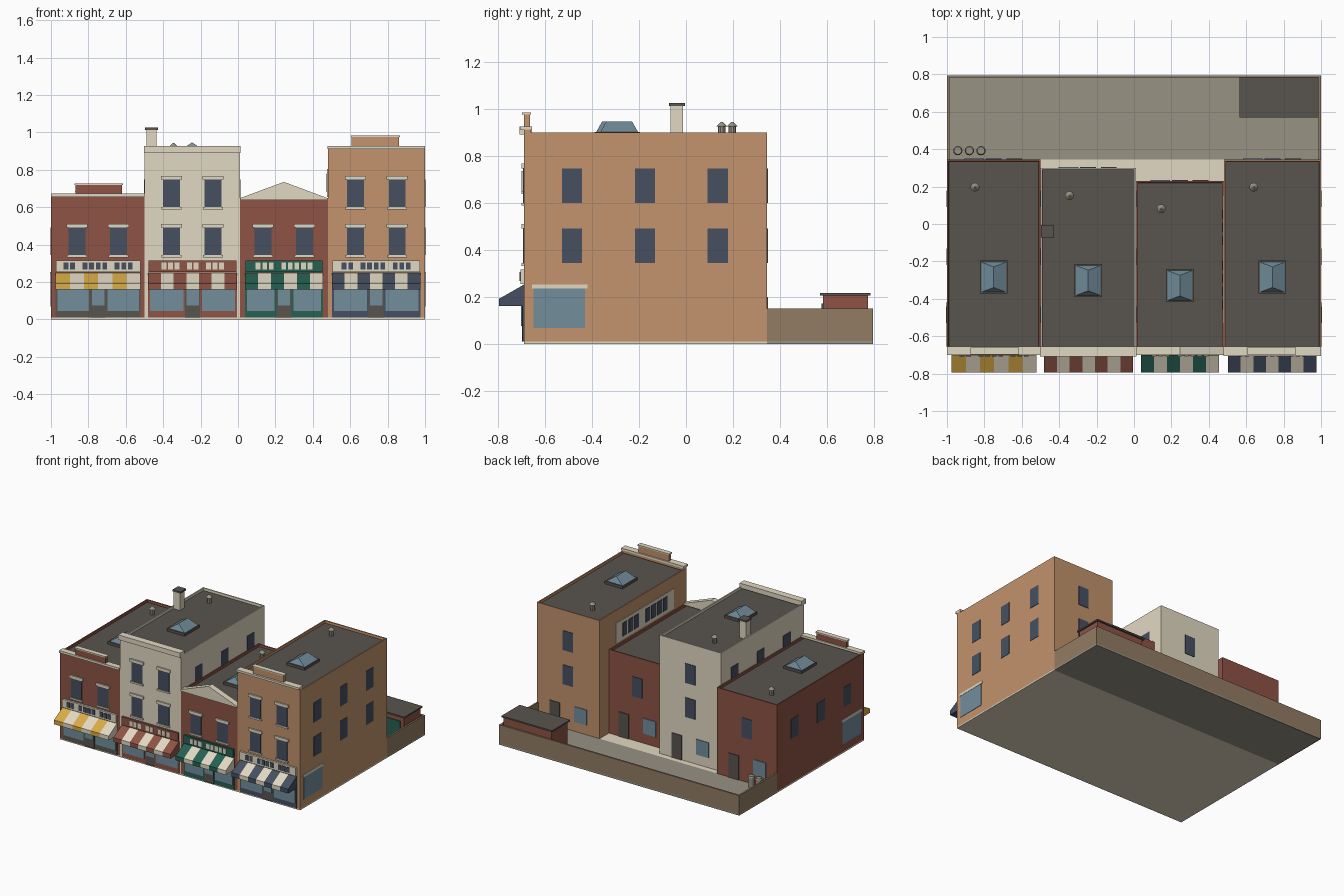
import bpy, bmesh, math

if "Cube" in bpy.data.objects:
    bpy.data.objects.remove(bpy.data.objects["Cube"])

def srgb(r, g, b):
    f = lambda c: c / 12.92 if c <= 0.04045 else ((c + 0.055) / 1.055) ** 2.4
    return tuple(f(c / 255) for c in (r, g, b)) + (1,)

MATS = {}
for key, title, rgb in [
        ("red", "red brick", (142, 83, 69)), ("cream", "cream stone", (226, 217, 195)),
        ("tan", "tan brick", (194, 147, 108)), ("dark", "dark roofing", (88, 84, 78)),
        ("grey", "yard grey", (151, 146, 132)), ("brown", "brown wall", (147, 124, 100)),
        ("glass", "shop glass", (114, 142, 156)), ("navy", "navy", (70, 80, 97)),
        ("green", "shop green", (38, 96, 82)), ("yellow", "awning yellow", (218, 172, 70))]:
    MATS[key] = bpy.data.materials.new(title)
    MATS[key].diffuse_color = srgb(*rgb)

def finish(name, bm, *mats):
    bmesh.ops.recalc_face_normals(bm, faces=bm.faces)
    me = bpy.data.meshes.new(name)
    bm.to_mesh(me)
    bm.free()
    for m in mats:
        me.materials.append(MATS[m])
    ob = bpy.data.objects.new(name, me)
    bpy.context.collection.objects.link(ob)
    return ob

def box_bm(x, y, z):
    bm = bmesh.new()
    bmesh.ops.create_cube(bm, size=1)
    for v in bm.verts:
        v.co = [(r[0] + r[1]) / 2 + c * (r[1] - r[0]) for r, c in zip((x, y, z), v.co)]
    return bm

def box(name, x, y, z, mat):
    return finish(name, box_bm(x, y, z), mat)

def plate(name, side, at, u, z, w, h, mat, t=0.006):
    """Flat panel on a wall; u is its centre along the wall, z its bottom."""
    span, out = (u - w / 2, u + w / 2), (at - 0.002, at + t)
    if side in ("front", "left"):
        out = (at - t, at + 0.002)
    x, y = (span, out) if side in ("front", "back") else (out, span)
    return box(name, x, y, (z, z + h), mat)

def cyl(name, x, y, z0, z1, r0, r1, mat, n=10):
    bm = bmesh.new()
    bmesh.ops.create_cone(bm, cap_ends=True, segments=n, radius1=r0, radius2=r1, depth=z1 - z0)
    bmesh.ops.translate(bm, verts=bm.verts, vec=(x, y, (z0 + z1) / 2))
    return finish(name, bm, mat)

def building(name, x0, x1, back, h, mat):
    # walls with a sunken dark roof inside a thin parapet
    bm = box_bm((x0, x1), (FRONT, back), (0.01, h))
    bm.normal_update()
    top = max(bm.faces, key=lambda f: f.calc_center_median().z)
    bmesh.ops.inset_region(bm, faces=[top], thickness=0.013)
    bmesh.ops.inset_region(bm, faces=[top], thickness=0.001, depth=-0.018)
    top.material_index = 1
    finish(name, bm, mat, "dark")

def awning(name, x0, x1, n, mat):
    # striped wedge, one segment per stripe
    prof = [(FRONT, 0.252), (-0.795, 0.192), (-0.795, 0.16), (FRONT, 0.16)]
    bm = bmesh.new()
    rings = [[bm.verts.new((x0 + (x1 - x0) * i / n, y, z)) for y, z in prof] for i in range(n + 1)]
    for i in range(n):
        for j in range(4):
            k = (j + 1) % 4
            f = bm.faces.new((rings[i][j], rings[i][k], rings[i + 1][k], rings[i + 1][j]))
            f.material_index = i % 2
    bm.faces.new(rings[0])
    bm.faces.new(rings[-1]).material_index = (n - 1) % 2
    finish(name, bm, mat, "cream")

def skylight(name, x, y, z):
    box(name + "_curb", (x - 0.074, x + 0.074), (y - 0.088, y + 0.088), (z - 0.02, z + 0.002), "dark")
    bm = bmesh.new()
    b = [bm.verts.new((x + sx * 0.066, y + sy * 0.08, z + 0.002)) for sx, sy in ((-1, -1), (1, -1), (1, 1), (-1, 1))]
    r = [bm.verts.new((x, y + s * 0.055, z + 0.046)) for s in (-1, 1)]
    for f in ((b[0], b[1], r[0]), (b[1], b[2], r[1], r[0]), (b[2], b[3], r[1]), (b[3], b[0], r[0], r[1]), b):
        bm.faces.new(f)
    finish(name + "_glass", bm, "glass")

def blocks(name, side, at, u, z, w, gap, h, groups, mat):
    # rows of plain rectangles, spaced in groups
    slots = sum(groups) + (len(groups) - 1) * 0.9
    pos = u - (slots - 1) * (w + gap) / 2
    for g in groups:
        for _ in range(g):
            plate(name, side, at, pos, z, w, h, mat, 0.004)
            pos += w + gap
        pos += 0.9 * (w + gap)

FRONT = -0.69
SIDE_Y = (-0.485, -0.175, 0.135)
ROWS = (0.343, 0.6)

# ground slabs
box("pavement", (-1, 1), (FRONT, 0.345), (0, 0.01), "cream")
box("yard_ground", (-1, 1), (0.345, 0.795), (0, 0.012), "grey")

# name, x0, x1, back, height, wall, trim, sign, blocks, awning, stripes, awning ends, floors, groups
SHOPS = [
    ("left_shop", -1, -0.5, 0.345, 0.66, "red", "dark", "cream", "navy", "yellow", 6, (-0.975, -0.52), 1, (2, 4, 3)),
    ("cream_shop", -0.5, 0.01, 0.30, 0.9, "cream", "red", "red", "cream", "red", 7, (-0.48, -0.005), 2, (3, 2, 3)),
    ("gable_shop", 0.01, 0.48, 0.23, 0.64, "red", "green", "green", "cream", "green", 6, (0.037, 0.455), 1, (3, 5)),
    ("tan_shop", 0.48, 1, 0.345, 0.9, "tan", "navy", "cream", "navy", "navy", 7, (0.503, 0.975), 2, (2, 4, 3)),
]
for n, x0, x1, back, h, wall, trim, sign, bl, aw, stripes, (a0, a1), floors, groups in SHOPS:
    c, ac = (x0 + x1) / 2, (a0 + a1) / 2
    building(n + "_walls", x0, x1, back, h, wall)
    # shopfront
    plate(n + "_shopfront", "front", FRONT, ac, 0.01, a1 - a0, 0.24, trim)
    for s, edge in ((-1, a0 + 0.01), (1, a1 - 0.01)):
        inner = ac + s * 0.05
        plate(n + "_shop_window", "front", FRONT - 0.006, (inner + edge) / 2, 0.045, abs(edge - inner), 0.118, "glass", 0.003)
    plate(n + "_front_door", "front", FRONT - 0.006, ac, 0.01, 0.08, 0.2, "dark", 0.003)
    plate(n + "_door_glass", "front", FRONT - 0.009, ac, 0.075, 0.066, 0.11, "glass", 0.003)
    awning(n + "_awning", a0, a1, stripes, aw)
    plate(n + "_sign_board", "front", FRONT, ac, 0.254, a1 - a0 - 0.005, 0.062, sign, 0.014)
    blocks(n + "_sign_block", "front", FRONT - 0.014, ac, 0.267, 0.026, 0.009, 0.038, groups, bl)
    # upper windows
    for z in ROWS[:floors]:
        for s in (-1, 1):
            x = c + s * 0.111
            plate(n + "_window", "front", FRONT, x, z, 0.09, 0.147, "navy", 0.004)
            plate(n + "_lintel", "front", FRONT, x, z + 0.147, 0.112, 0.02, "cream", 0.01)
            plate(n + "_sill", "front", FRONT, x, z - 0.012, 0.106, 0.012, "cream", 0.01)
        plate(n + "_back_window", "back", back, c, z, 0.085, 0.147, "navy", 0.004)
    # back door and window
    plate(n + "_back_door", "back", back, c + 0.11, 0.01, 0.085, 0.185, "dark", 0.005)
    plate(n + "_back_glass", "back", back, c - 0.105, 0.085, 0.105, 0.115, "glass", 0.005)
    # roof fittings
    skylight(n + "_skylight", c, FRONT + (back - FRONT) * 0.392, h)
    vx, vy = c - 0.1, back - 0.148
    cyl(n + "_vent_pipe", vx, vy, h - 0.02, h + 0.026, 0.016, 0.016, "grey")
    cyl(n + "_vent_cap", vx, vy, h + 0.024, h + 0.044, 0.024, 0.004, "grey")

# cornices
box("left_shop_cornice", (-1, -0.5), (-0.7, -0.655), (0.655, 0.672), "cream")
box("cream_shop_cornice", (-0.502, 0.013), (-0.708, -0.655), (0.89, 0.926), "cream")
box("tan_shop_front_rise", (0.48, 1), (FRONT, -0.66), (0.89, 0.912), "tan")
box("tan_shop_cornice", (0.478, 1), (-0.705, -0.655), (0.91, 0.926), "cream")
# stepped parapets
for n, x0, x1, z0, z1, m in (("left_shop", -0.87, -0.62, 0.67, 0.718, "red"), ("tan_shop", 0.608, 0.862, 0.924, 0.976, "tan")):
    box(n + "_parapet", (x0, x1), (FRONT, -0.664), (z0, z1), m)
    box(n + "_parapet_cap", (x0 - 0.005, x1 + 0.005), (-0.697, -0.66), (z1, z1 + 0.008), "cream")
# triangular gable
bm = bmesh.new()
tri = bm.faces.new([bm.verts.new((x, -0.7, z)) for x, z in ((0.01, 0.637), (0.48, 0.637), (0.48, 0.648), (0.245, 0.735), (0.01, 0.648))])
ext = bmesh.ops.extrude_face_region(bm, geom=[tri], use_keep_orig=True)
bmesh.ops.translate(bm, verts=[v for v in ext["geom"] if isinstance(v, bmesh.types.BMVert)], vec=(0, 0.045, 0))
finish("gable", bm, "cream")

# side windows
for name, side, at, rows in (("left_shop", "left", -1, ROWS[:1]), ("cream_shop_left", "left", -0.5, ROWS[1:]),
                             ("cream_shop_right", "right", 0.01, ROWS[1:]), ("tan_shop", "right", 1, ROWS)):
    for z in rows:
        for y in SIDE_Y:
            plate(name + "_side_window", side, at, y, z, 0.086, 0.147, "navy", 0.003)
for name, side, at in (("left_shop", "left", -1), ("tan_shop", "right", 1)):
    plate(name + "_side_shop_window", side, at, -0.54, 0.068, 0.22, 0.167, "glass", 0.003)
    plate(name + "_side_lintel", side, at, -0.538, 0.235, 0.236, 0.018, "cream", 0.005)
# painted wall panel above the gable shop
plate("wall_panel", "left", 0.48, -0.19, 0.655, 0.69, 0.15, "cream", 0.004)
blocks("wall_panel_block", "left", 0.476, -0.19, 0.68, 0.05, 0.02, 0.1, (4, 3), "navy")

# chimney
box("chimney", (-0.49, -0.435), (-0.067, -0.012), (0.87, 1.012), "cream")
box("chimney_cap", (-0.496, -0.429), (-0.073, -0.005), (1.012, 1.025), "dark")

# yard walls, shed and bins
box("yard_back_wall", (-1, 1), (0.782, 0.795), (0, 0.15), "brown")
for s in (-1, 1):
    box("yard_side_wall", sorted((s, s * 0.987)), (0.345, 0.782), (0, 0.15), "brown")
box("shed", (0.578, 0.975), (0.582, 0.775), (0.01, 0.206), "red")
box("shed_roof", (0.565, 0.986), (0.57, 0.786), (0.206, 0.217), "dark")
plate("shed_door", "front", 0.582, 0.775, 0.012, 0.34, 0.16, "green", 0.006)
for i in range(3):
    x = -0.942 + i * 0.062
    cyl("bin", x, 0.392, 0.01, 0.09, 0.02, 0.022, "grey", 12)
    cyl("bin_lid", x, 0.392, 0.09, 0.1, 0.025, 0.02, "grey", 12)

for m in bpy.data.materials:
    if m.users and not m.is_grease_pencil:
        m.use_nodes = True
        m.node_tree.nodes["Principled BSDF"].inputs["Base Color"].default_value = m.diffuse_color
